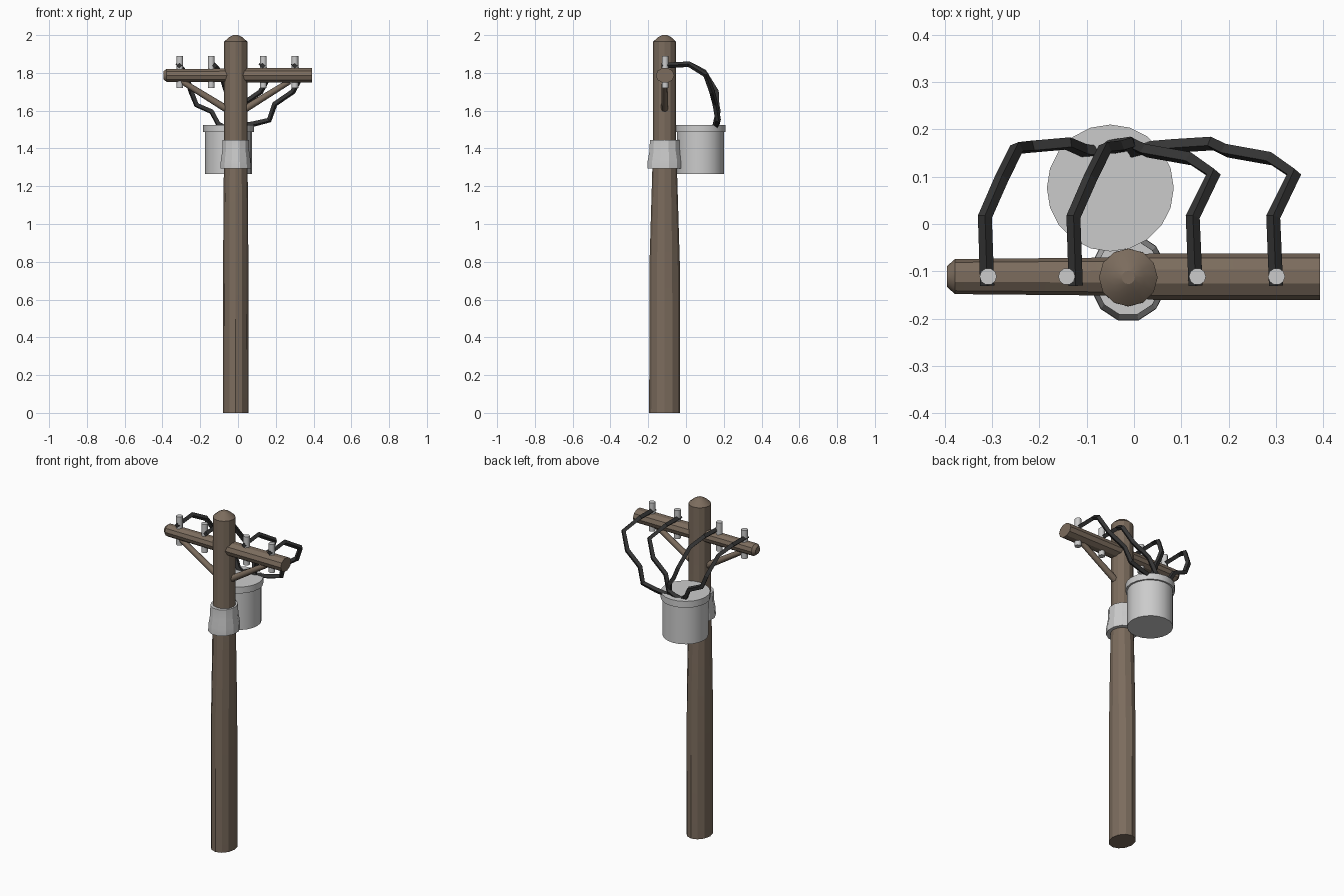
import bpy, bmesh, math
from mathutils import Vector, Matrix

if "Cube" in bpy.data.objects:
    bpy.data.objects.remove(bpy.data.objects["Cube"])


def material(name, rgb):
    m = bpy.data.materials.new(name)
    m.diffuse_color = (*rgb, 1)
    m.use_nodes = True
    m.node_tree.nodes["Principled BSDF"].inputs["Base Color"].default_value = m.diffuse_color
    return m


WOOD = material("wood", (0.20, 0.15, 0.11))
RUBBER = material("rubber", (0.035, 0.035, 0.035))
PX, PY = -0.012, -0.113


def loft(name, rings, sides, origin=(0, 0, 0), rot=None, mat=None, angle=35, phase=0):
    """Closed elliptical lathe along local z; rings are (z, rx, ry)."""
    bm = bmesh.new()
    loops = []
    for z, rx, ry in rings:
        loops.append([bm.verts.new((rx * math.cos(a), ry * math.sin(a), z))
                      for a in ((i + phase) * 2 * math.pi / sides for i in range(sides))])
    for lo, hi in zip(loops, loops[1:]):
        for i in range(sides):
            j = (i + 1) % sides
            bm.faces.new((lo[i], lo[j], hi[j], hi[i]))
    bm.faces.new(loops[0][::-1])
    bm.faces.new(loops[-1])
    if rot is not None:
        bm.transform(rot)
    bmesh.ops.recalc_face_normals(bm, faces=bm.faces)
    me = bpy.data.meshes.new(name)
    bm.to_mesh(me)
    bm.free()
    ob = bpy.data.objects.new(name, me)
    bpy.context.collection.objects.link(ob)
    ob.location = origin
    if mat:
        me.materials.append(mat)
    bpy.ops.object.select_all(action='DESELECT')
    ob.select_set(True)
    bpy.context.view_layer.objects.active = ob
    bpy.ops.object.shade_smooth_by_angle(angle=math.radians(angle))
    return ob


def wire(name, points, radius=0.015):
    cu = bpy.data.curves.new(name, 'CURVE')
    cu.dimensions = '3D'
    cu.bevel_depth = radius
    cu.bevel_resolution = 0
    cu.use_fill_caps = True
    sp = cu.splines.new('POLY')
    sp.points.add(len(points) - 1)
    for p, co in zip(sp.points, points):
        p.co = (*co, 1)
    sp.use_smooth = False
    cu.materials.append(RUBBER)
    bpy.context.collection.objects.link(bpy.data.objects.new(name, cu))


# Tapered pole with domed cap
loft("pole", [(0, 0.068, 0.082), (0.80, 0.067, 0.080), (1.30, 0.063, 0.065),
              (1.45, 0.062, 0.061), (1.965, 0.062, 0.061), (1.988, 0.036, 0.036),
              (2.0, 0.014, 0.014)], 12, (PX, PY, 0), mat=WOOD, angle=25)

# Crossarm, thinner and pointed on the left, thicker and flat on the right
along_x = Matrix.Rotation(math.pi / 2, 4, 'Y')
loft("crossarm", [(-0.395, 0.022, 0.022), (-0.378, 0.036, 0.037), (-0.06, 0.037, 0.040),
                  (0.04, 0.041, 0.049), (0.393, 0.041, 0.049)], 10,
     (0, -0.111, 1.787), along_x, WOOD, 30, 0.5)

# Diagonal braces under the crossarm
for side, s in (("left", -1), ("right", 1)):
    a = Vector((PX + s * 0.035, PY, 1.60))
    b = Vector((PX + s * 0.285, PY, 1.755))
    d = b - a
    rot = d.to_track_quat('Z', 'Y').to_matrix().to_4x4()
    loft("brace_" + side, [(0, 0.019, 0.019), (d.length, 0.015, 0.015)], 8,
         a, rot, WOOD, 50)

# Insulator pins through the crossarm
for i, x in enumerate((-0.308, -0.142, 0.134, 0.301)):
    loft(f"insulator_{i + 1}", [(1.72, 0.018, 0.018), (1.89, 0.018, 0.018)], 10,
         (x, -0.111, 0), angle=40)

# Flared clamp around the pole
loft("pole_clamp", [(1.295, 0.083, 0.094), (1.335, 0.082, 0.093), (1.385, 0.074, 0.083),
                    (1.445, 0.072, 0.081)], 12, (PX, PY, 0), angle=25, phase=0.5)

# Transformer can with lid rim
loft("transformer", [(1.265, 0.124, 0.124), (1.487, 0.124, 0.124), (1.487, 0.134, 0.134),
                     (1.525, 0.134, 0.134)], 20, (-0.050, 0.076, 0))

# Drooping wires: each pair shares one path, shifted along the arm
left_path = [(-0.310, -0.130, 1.838), (-0.315, 0.015, 1.846), (-0.280, 0.095, 1.805),
             (-0.248, 0.160, 1.700), (-0.220, 0.163, 1.630), (-0.140, 0.170, 1.595),
             (-0.105, 0.155, 1.530), (-0.080, 0.152, 1.515)]
right_path = [(0.300, -0.130, 1.838), (0.294, 0.015, 1.846), (0.338, 0.105, 1.790),
              (0.290, 0.138, 1.700), (0.195, 0.155, 1.635), (0.165, 0.170, 1.550),
              (0.085, 0.165, 1.530), (0.000, 0.158, 1.515)]
wire("wire_1", left_path)
wire("wire_2", [(x + 0.187 - 0.10 * max(0, x + 0.22) / 0.14, y, z) for x, y, z in left_path])
wire("wire_3", [(x - 0.170 + 0.10 * max(0, 0.165 - x) / 0.165, y, z) for x, y, z in right_path])
wire("wire_4", right_path)
